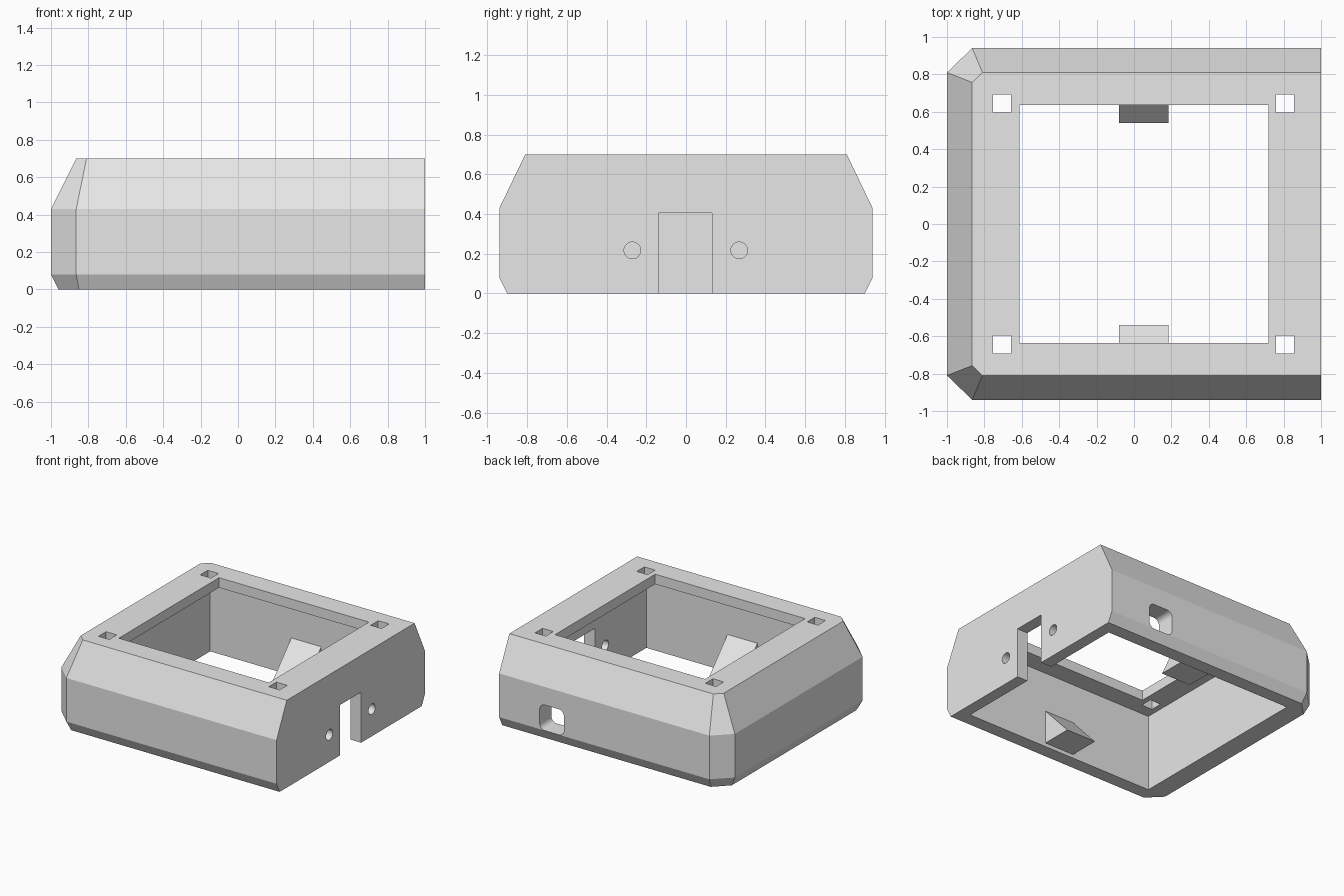
import bpy, bmesh
from math import pi
from mathutils import Matrix, Vector

old = bpy.data.objects.get("Cube")
if old:
    bpy.data.objects.remove(old, do_unlink=True)

grey = bpy.data.materials.new("light_grey")
grey.use_nodes = True
GREY = (0.8, 0.8, 0.8, 1)
grey.diffuse_color = GREY
grey.node_tree.nodes["Principled BSDF"].inputs["Base Color"].default_value = GREY


def add_object(name, bm):
    bmesh.ops.recalc_face_normals(bm, faces=bm.faces)
    mesh = bpy.data.meshes.new(name)
    bm.to_mesh(mesh)
    bm.free()
    mesh.materials.append(grey)
    obj = bpy.data.objects.new(name, mesh)
    bpy.context.collection.objects.link(obj)
    return obj


def loft(name, rings):
    """Closed solid through rings of equal point count."""
    bm = bmesh.new()
    loops = [[bm.verts.new(p) for p in ring] for ring in rings]
    n = len(loops[0])
    for a, b in zip(loops, loops[1:]):
        for i in range(n):
            j = (i + 1) % n
            bm.faces.new((a[i], a[j], b[j], b[i]))
    bm.faces.new(loops[0])
    bm.faces.new(loops[-1])
    return add_object(name, bm)


def box_mesh(low, high):
    bm = bmesh.new()
    low, high = Vector(low), Vector(high)
    bmesh.ops.create_cube(bm, size=1, matrix=Matrix.Translation((low + high) / 2)
                          @ Matrix.Diagonal((*(high - low), 1)))
    return bm


def cut(body, cutter):
    cutter.hide_render = True
    mod = body.modifiers.new("cut", "BOOLEAN")
    mod.operation = "DIFFERENCE"
    mod.solver = "EXACT"
    mod.object = cutter
    bpy.context.view_layer.objects.active = body
    bpy.ops.object.modifier_apply(modifier=mod.name)
    bpy.data.objects.remove(cutter, do_unlink=True)


def cut_box(body, low, high):
    cut(body, add_object("cutter", box_mesh(low, high)))


def outline(z, side, corner_x, left, corner_y):
    half = [(1, side), (corner_x, side), (-left, corner_y)]
    pts = half + [(x, -y) for x, y in reversed(half)]
    return [(x, y, z) for x, y in pts]


# Outer shell with sloped sides and two clipped corners
shell = loft("housing_shell", [
    outline(0, 0.90, -0.85, 0.96, 0.79),
    outline(0.08, 0.94, -0.865, 1.0, 0.81),
    outline(0.43, 0.94, -0.865, 1.0, 0.81),
    outline(0.70, 0.81, -0.81, 0.865, 0.757),
])

# Cavity open below, and the window in the top plate
cut_box(shell, (-0.80, -0.79, -0.1), (0.905, 0.79, 0.62))
cut_box(shell, (-0.613, -0.635, 0.5), (0.718, 0.635, 0.8))

# Square mounting holes at the corners of the top plate
for x in (-0.705, 0.807):
    for y in (-0.645, 0.645):
        cut_box(shell, (x - 0.048, y - 0.048, 0.5), (x + 0.048, y + 0.048, 0.8))

# Notch and two round holes in the right end wall
cut_box(shell, (0.8, -0.138, -0.1), (1.1, 0.132, 0.405))
for y in (-0.27, 0.268):
    bm = bmesh.new()
    bmesh.ops.create_cone(bm, cap_ends=True, segments=32, radius1=0.042, radius2=0.042,
                          depth=0.3, matrix=Matrix.Translation((0.95, y, 0.217))
                          @ Matrix.Rotation(pi / 2, 4, "Y"))
    cut(shell, add_object("round_cutter", bm))

# Rounded port in the back wall
bm = box_mesh((0.425, 0.7, 0.08), (0.64, 1.05, 0.285))
edges = [e for e in bm.edges if abs(e.verts[0].co.y - e.verts[1].co.y) > 0.1]
bmesh.ops.bevel(bm, geom=edges, offset=0.045, segments=6, profile=0.5, affect="EDGES")
cut(shell, add_object("port_cutter", bm))

# Wedge supports on the inside of the front and back walls
for name, s in (("front_wedge", -1), ("back_wedge", 1)):
    profile = [(0.795, 0.03), (0.54, 0.03), (0.79, 0.30), (0.795, 0.30)]
    loft(name, [[(x, s * y, z) for y, z in profile] for x in (-0.08, 0.185)])
